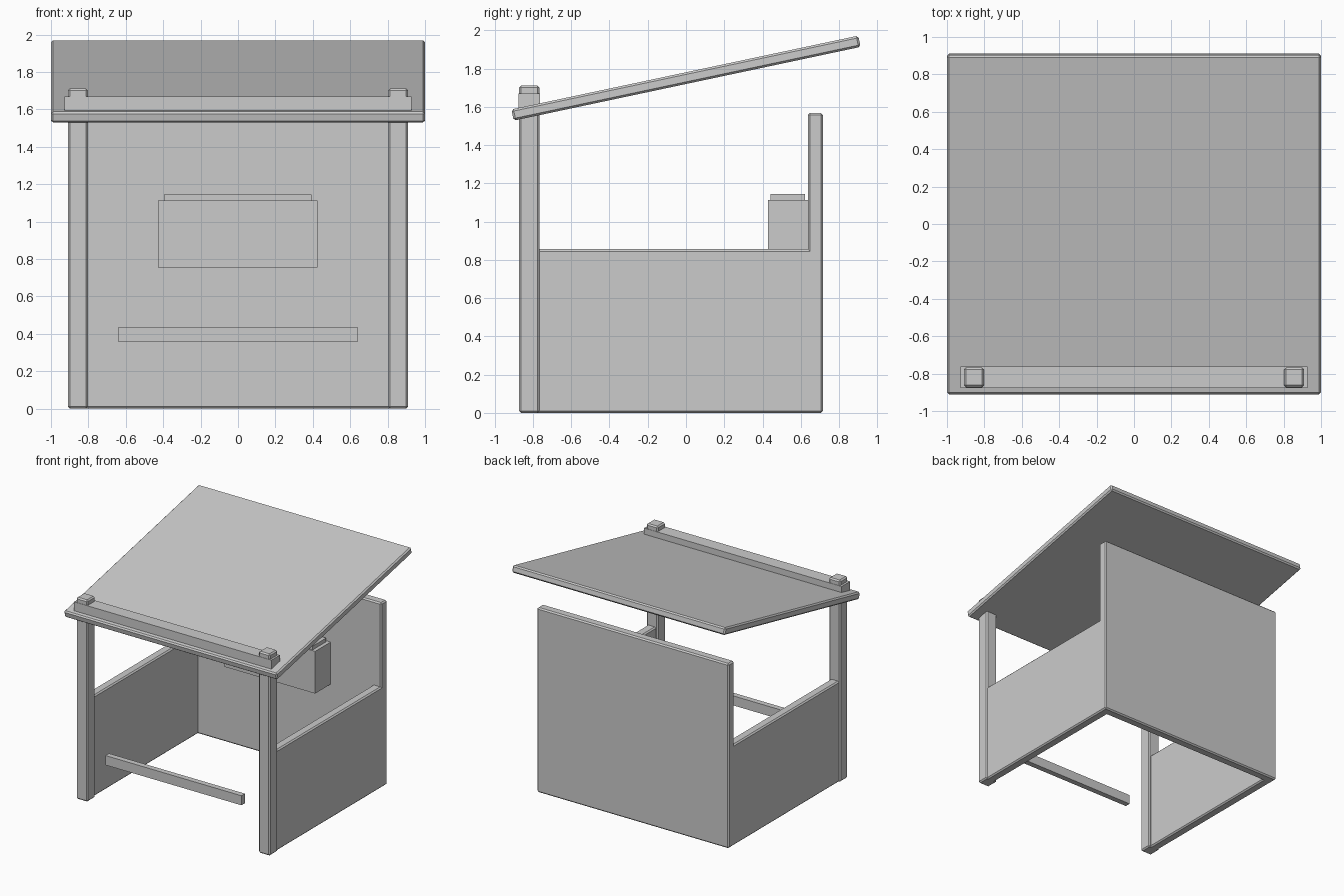
import bpy
import math

cube = bpy.data.objects.get("Cube")
if cube:
    bpy.data.objects.remove(cube, do_unlink=True)

GREY = (0.6, 0.6, 0.6, 1.0)
grey = bpy.data.materials.new("plain_grey")
grey.use_nodes = True
grey.diffuse_color = GREY
grey.node_tree.nodes["Principled BSDF"].inputs["Base Color"].default_value = GREY


def box(name, low, high, bevel=0.0, tilt=0.0):
    """Box between two corners, optionally chamfered and tilted about x."""
    centre = [(a + b) / 2 for a, b in zip(low, high)]
    size = [b - a for a, b in zip(low, high)]
    bpy.ops.mesh.primitive_cube_add(size=1, location=centre)
    obj = bpy.context.object
    obj.name = name
    obj.scale = size
    bpy.ops.object.transform_apply(location=False, rotation=False, scale=True)
    obj.rotation_euler.x = tilt
    obj.data.materials.append(grey)
    if bevel:
        mod = obj.modifiers.new("chamfer", "BEVEL")
        mod.width = bevel
        mod.segments = 1
    return obj


CHAMFER = 0.011

# Front posts and side walls, one of each per side
for side, s in (("left", 1), ("right", -1)):
    x0, x1 = sorted((s * 0.803, s * 0.91))
    box(f"front_post_{side}", (x0, -0.873, 0), (x1, -0.766, 1.712), CHAMFER)
    x0, x1 = sorted((s * 0.82, s * 0.9))
    box(f"side_wall_{side}", (x0, -0.79, 0), (x1, 0.716, 0.856), CHAMFER)

# Back wall
box("back_wall", (-0.9, 0.637, 0), (0.9, 0.716, 1.568), CHAMFER)

# Sloping roof and the beam across the post tops
box("roof", (-1, -0.927, 1.72), (1, 0.927, 1.78), CHAMFER, math.radians(12))
box("front_beam", (-0.927, -0.876, 1.56), (0.927, -0.763, 1.67))

# Low rail between the posts
box("front_rail", (-0.64, -0.865, 0.357), (0.638, -0.818, 0.438))

# Box hung on the back wall, with its lid
box("wall_box", (-0.427, 0.429, 0.754), (0.424, 0.638, 1.112))
box("wall_box_lid", (-0.396, 0.441, 1.112), (0.393, 0.622, 1.144))
